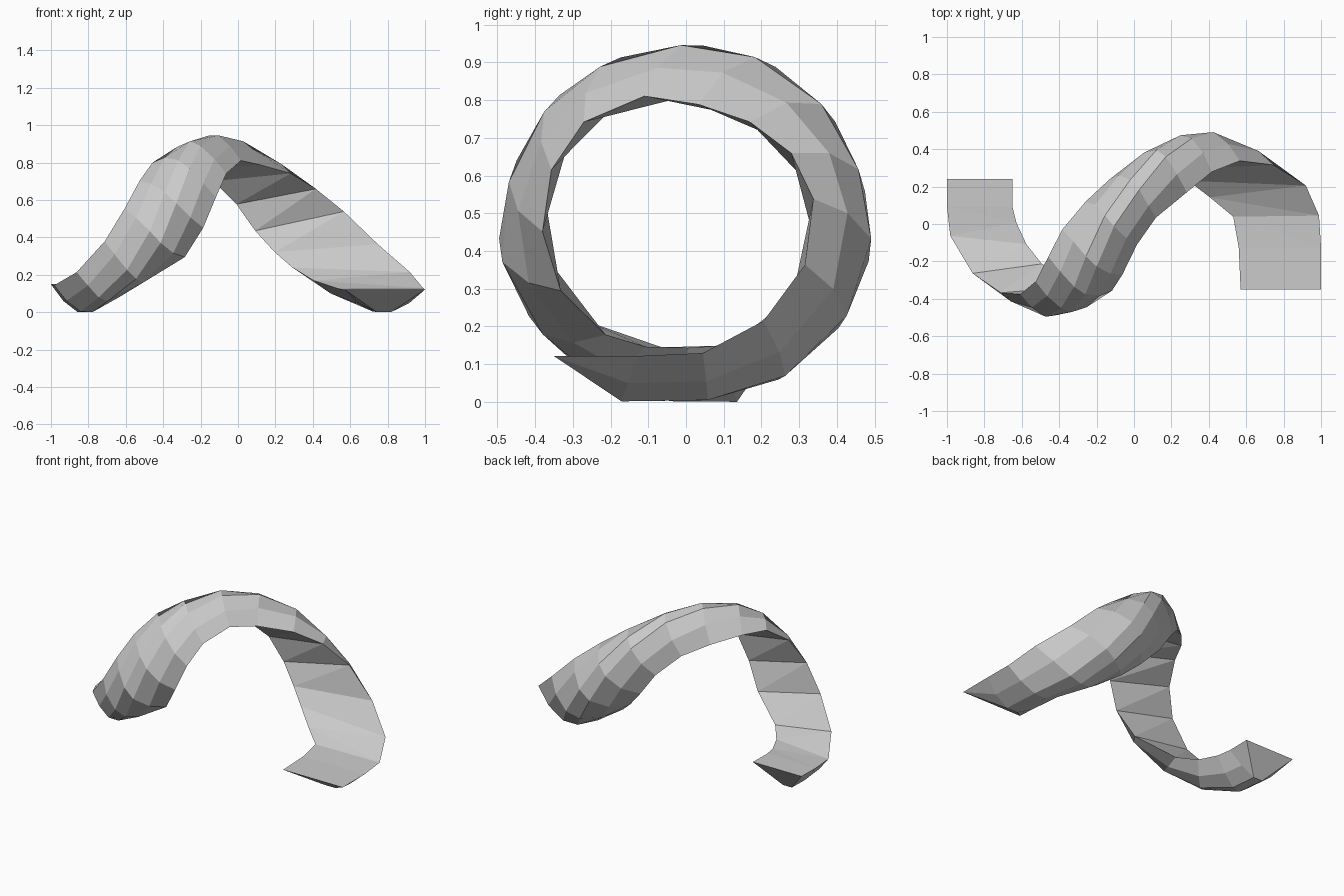
import bpy, bmesh
from math import sin, cos, radians

if "Cube" in bpy.data.objects:
    bpy.data.objects.remove(bpy.data.objects["Cube"])

CZ = 0.47  # height of the coil axis, which runs along x

# stations: turn angle from the bottom, left edge x, right edge x, inner radius, ridge radius
STATIONS = [
    (-37, -1.00, -0.65, 0.400, 0.400),
    (-16, -1.00, -0.65, 0.335, 0.490),
    (5, -1.00, -0.62, 0.325, 0.470),
    (32, -0.92, -0.53, 0.360, 0.475),
    (56, -0.82, -0.31, 0.375, 0.480),
    (82, -0.68, -0.20, 0.380, 0.500),
    (107, -0.59, -0.13, 0.385, 0.480),
    (132, -0.51, -0.07, 0.385, 0.480),
    (155, -0.45, -0.01, 0.370, 0.475),
    (182, -0.36, 0.09, 0.320, 0.475),
    (206, -0.24, 0.25, 0.315, 0.480),
    (232, -0.10, 0.39, 0.335, 0.480),
    (256, 0.01, 0.55, 0.345, 0.480),
    (278, 0.10, 0.68, 0.340, 0.495),
    (302, 0.22, 0.83, 0.325, 0.490),
    (328, 0.36, 0.95, 0.330, 0.480),
    (353, 0.53, 0.99, 0.345, 0.470),
    (380, 0.56, 1.00, 0.372, 0.500),
    (405, 0.57, 1.00, 0.495, 0.495),
]

# cross-section: fraction across the half width, fraction from inner to ridge radius
SECTION = [(-1, 0), (-0.62, 0.6), (-0.18, 1), (0.18, 1), (0.62, 0.6), (1, 0)]


def profile(angle):
    """Interpolated left, right, inner and ridge values at a turn angle."""
    for s, t in zip(STATIONS, STATIONS[1:]):
        if angle <= t[0]:
            f = (angle - s[0]) / (t[0] - s[0])
            return [a + (b - a) * f for a, b in zip(s[1:], t[1:])]
    return STATIONS[-1][1:]


def tilt(angle):
    """Sections lean square to the coil, fading out towards both ends."""
    return 20 * max(0, min(1, (angle + 16) / 70, (355 - angle) / 80))


# curled lock: flat inner face, ridged outer face, wedge-shaped ends
bm = bmesh.new()
rings = []
for station in STATIONS:
    angle = station[0]
    is_tip = station in (STATIONS[0], STATIONS[-1])
    ring = []
    for u, v in SECTION:
        if is_tip:  # collapse each half onto the end edge's corner
            u = 1 if u > 0 else -1
        at = angle - u * tilt(angle)
        left, right, r_in, r_out = profile(at)
        x = (left + right) / 2 + u * (right - left) / 2
        r = r_in + (r_out - r_in) * v
        a = radians(at)
        ring.append(bm.verts.new((x, -r * sin(a), CZ - r * cos(a))))
    rings.append(ring)

n = len(SECTION)
for p, q in zip(rings, rings[1:]):
    for i in range(n - 1):
        bm.faces.new((p[i], p[i + 1], q[i + 1], q[i]))
    # inner face, split along its short diagonal so the coil stays open
    bm.faces.new((p[-1], p[0], q[-1]))
    bm.faces.new((p[0], q[0], q[-1]))

bmesh.ops.remove_doubles(bm, verts=bm.verts, dist=0.0005)
bmesh.ops.recalc_face_normals(bm, faces=bm.faces)
mesh = bpy.data.meshes.new("curled_lock")
bm.to_mesh(mesh)
bm.free()
lock = bpy.data.objects.new("curled_lock", mesh)
bpy.context.collection.objects.link(lock)

# rest the lowest ridge on the ground
lock.location.z = -min(v.co.z for v in mesh.vertices)
